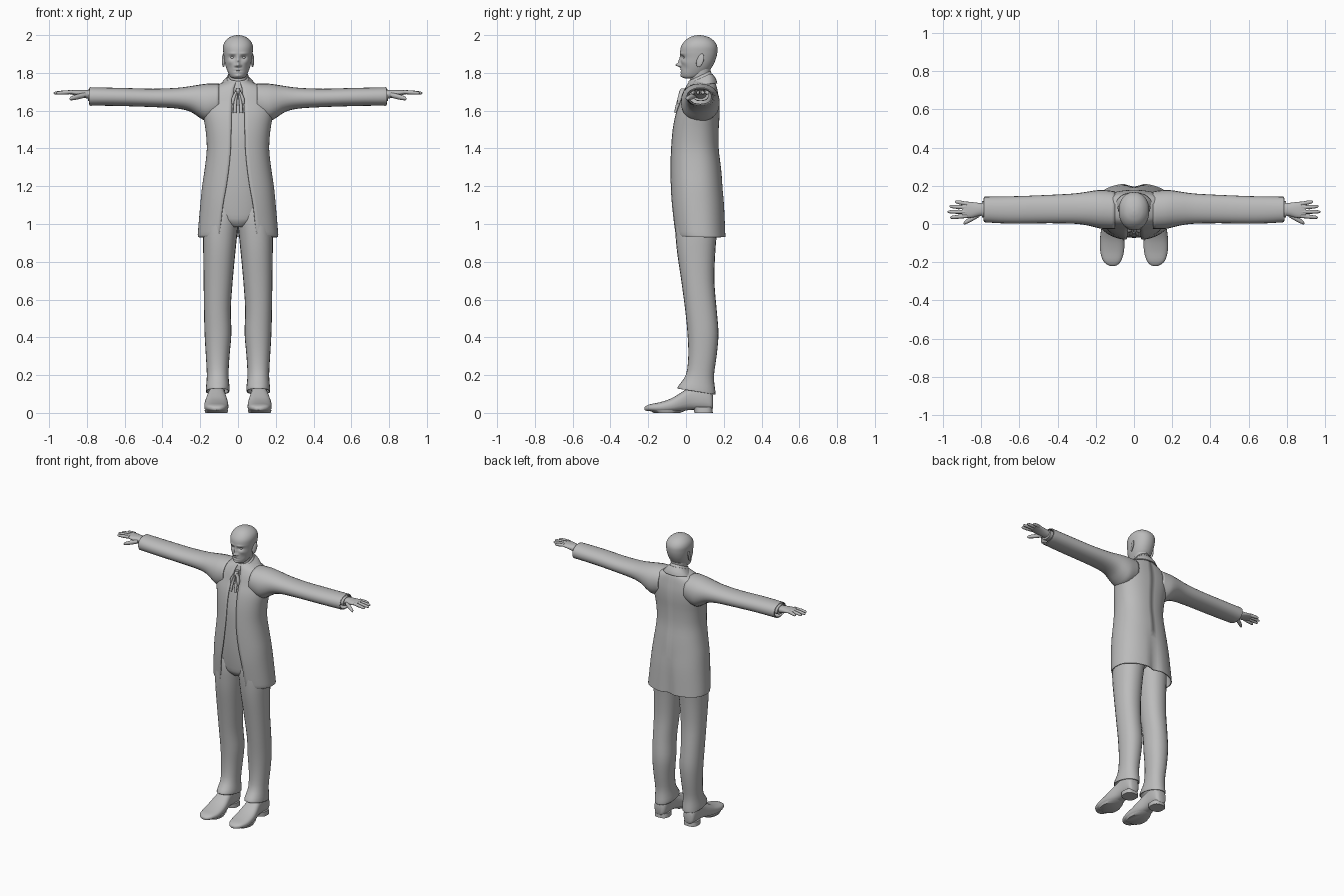
import bpy, math
from math import sin, cos, pi, exp
from mathutils import Vector

grey = bpy.data.materials.new("plain grey")
grey.diffuse_color = (0.5, 0.5, 0.5, 1)


def make(name, verts, faces, mirror=False, thick=0, angle=50):
    me = bpy.data.meshes.new(name)
    me.from_pydata([tuple(v) for v in verts], [], faces)
    me.materials.append(grey)
    ob = bpy.data.objects.new(name, me)
    bpy.context.collection.objects.link(ob)
    bpy.context.view_layer.objects.active = ob
    ob.select_set(True)
    bpy.ops.object.mode_set(mode='EDIT')
    bpy.ops.mesh.select_all(action='SELECT')
    bpy.ops.mesh.normals_make_consistent(inside=False)
    bpy.ops.object.mode_set(mode='OBJECT')
    bpy.ops.object.shade_smooth_by_angle(angle=math.radians(angle))
    ob.select_set(False)
    if thick:
        m = ob.modifiers.new("thickness", 'SOLIDIFY')
        m.thickness, m.offset = thick, -1
    if mirror:
        m = ob.modifiers.new("mirror", 'MIRROR')
        m.use_clip, m.merge_threshold = True, 0.0005
    return ob


def dense(rows, k):
    """Smooth curve through the rows of numbers, k steps per span."""
    out = []
    for i in range(len(rows) - 1):
        a, b, c, d = (rows[max(i - 1, 0)], rows[i], rows[i + 1], rows[min(i + 2, len(rows) - 1)])
        for s in range(k):
            t = s / k
            out.append([q + .5 * t * (r - p + t * (2 * p - 5 * q + 4 * r - w + t * (3 * (q - r) + w - p)))
                        for p, q, r, w in zip(a, b, c, d)])
    return out + [list(rows[-1])]


def se(v, p):
    return math.copysign(abs(v) ** (2 / p), v)


def loft(name, axis, rows, k=3, n=24, p=2.2, caps=True, bend=None, **kw):
    """Tube whose rows are (position, u min, u max, v min, v max) along an axis."""
    rows = dense(rows, k)
    verts = []
    for q, u0, u1, v0, v1 in rows:
        for i in range(n):
            t = 2 * pi * i / n
            u = (u0 + u1) / 2 + (u1 - u0) / 2 * se(cos(t), p)
            v = (v0 + v1) / 2 + (v1 - v0) / 2 * se(sin(t), p)
            co = Vector({'x': (q, u, v), 'y': (u, q, v), 'z': (u, v, q)}[axis])
            verts.append(bend(co) if bend else co)
    faces = [(j * n + i, j * n + (i + 1) % n, (j + 1) * n + (i + 1) % n, (j + 1) * n + i)
             for j in range(len(rows) - 1) for i in range(n)]
    if caps:
        faces += [tuple(range(n)), tuple(range((len(rows) - 1) * n, len(rows) * n))]
    return make(name, verts, faces, **kw)


def sym(rows):
    """(z, half width, y front, y back) to box rows."""
    return [(z, -w, w, a, b) for z, w, a, b in rows]


def finger(name, a, b, r):
    """Tapered round finger from a to b."""
    a, b = Vector(a), Vector(b)
    d = b - a
    rows = [(a.x + d.x * t, a.y + d.y * t - r * s, a.y + d.y * t + r * s,
             a.z + d.z * t - r * s, a.z + d.z * t + r * s)
            for t, s in ((0, 1), (.3, 1), (.55, 1), (.85, .8), (.95, .6), (1, .15))]
    loft(name, 'x', rows, 2, 12, 2, mirror=True)


# --- coat: open-front shell, rows are (z, half width, y front, y back, half gap)
coat = dense([(.93, .213, -.058, .213, .135), (.937, .213, -.062, .213, .108), (.96, .212, -.068, .212, .097),
              (1.1, .2, -.082, .205, .08), (1.2, .19, -.085, .195, .062), (1.3, .175, -.085, .185, .048),
              (1.4, .165, -.081, .173, .039), (1.5, .172, -.072, .173, .036), (1.58, .186, -.056, .178, .034),
              (1.64, .19, -.034, .177, .03), (1.69, .178, -.018, .17, .025), (1.725, .14, -.002, .163, .02),
              (1.745, .09, .01, .155, .014), (1.76, .055, .025, .14, .008)], 3)
N, P, verts = 28, 2.3, []
for z, w, f, b, gap in coat:
    start = math.acos(min(1, (gap / w) ** (P / 2)))
    for i in range(N + 1):
        t = -start + (start + pi / 2) * i / N
        x = w * se(max(cos(t), 0), P) if i < N else 0
        y = (f + b) / 2 + (b - f) / 2 * se(sin(t), P)
        flare = max(0, (1.25 - z) / .32)
        if t > 0:
            y -= .02 * flare * exp(-(x / .035) ** 2)
        verts.append((x, y, z))
faces = [(j * (N + 1) + i, j * (N + 1) + i + 1, (j + 1) * (N + 1) + i + 1, (j + 1) * (N + 1) + i)
         for j in range(len(coat) - 1) for i in range(N)]
make("coat", verts, faces, mirror=True, thick=.006)

# --- sleeves
loft("sleeve", 'x', [(.1, -.02, .165, 1.57, 1.738), (.16, -.02, .172, 1.55, 1.737), (.2, -.012, .17, 1.568, 1.732),
                     (.25, .0, .162, 1.6, 1.724), (.32, .008, .153, 1.617, 1.715), (.45, .01, .146, 1.625, 1.71),
                     (.6, .008, .14, 1.63, 1.714), (.7, .01, .138, 1.632, 1.716), (.78, .015, .137, 1.632, 1.718),
                     (.788, .014, .138, 1.631, 1.719)], 3, caps=False, mirror=True, thick=.006)
loft("shirt_cuff", 'x', [(.74, .035, .12, 1.65, 1.71), (.795, .035, .12, 1.652, 1.712)], 2, mirror=True)

# --- hands
loft("palm", 'x', [(.77, .045, .105, 1.66, 1.705), (.81, .042, .11, 1.667, 1.71), (.85, .033, .115, 1.678, 1.71),
                   (.88, .033, .117, 1.685, 1.709), (.9, .037, .113, 1.689, 1.705)], 3, mirror=True)
for nm, y0, y1, x1 in (("index", .042, .034, .963), ("middle", .064, .064, .976),
                       ("ring", .086, .092, .966), ("little", .106, .117, .937)):
    finger(nm + "_finger", (.875, y0, 1.699), (x1, y1, 1.693), .0105)
finger("thumb", (.81, .05, 1.683), (.892, .004, 1.663), .014)

# --- waistcoat and hips
loft("waistcoat", 'z', sym([(.985, .05, -.03, .1), (1.01, .11, -.05, .14), (1.05, .15, -.06, .165),
                            (1.2, .15, -.072, .165), (1.4, .142, -.07, .15), (1.5, .145, -.06, .15),
                            (1.6, .13, -.038, .14), (1.68, .1, -.008, .14), (1.74, .06, .012, .13)]), 3, 32)


# --- trousers with a hem that dips at the back
def hem(v):
    k = max(0, 1 - (v.z - .11) / .15)
    return Vector((v.x, v.y, v.z - .16 * (v.y - .06) * k))


loft("trouser_leg", 'z', [(.112, .046, .17, -.045, .155), (.13, .044, .17, -.04, .155), (.2, .05, .165, .0, .148),
                          (.3, .045, .17, .012, .162), (.42, .035, .177, .008, .172), (.55, .038, .18, -.005, .162),
                          (.7, .028, .182, -.025, .15), (.85, .014, .184, -.047, .155), (.95, .004, .184, -.056, .163),
                          (1.03, -.002, .175, -.058, .165), (1.1, .01, .15, -.05, .15)],
     3, caps=False, bend=hem, mirror=True, thick=.006)

# --- shoes
loft("shoe", 'y', [(-.22, .1, .122, .016, .028), (-.213, .085, .14, .012, .036), (-.19, .066, .163, .009, .046),
                   (-.14, .052, .177, .003, .056), (-.08, .051, .178, .003, .076), (-.03, .056, .172, .008, .105),
                   (.03, .066, .16, .016, .14), (.1, .066, .158, .014, .15), (.132, .074, .152, .013, .12),
                   (.143, .09, .138, .025, .09)], 3, 24, 2.6, mirror=True)
loft("shoe_heel", 'z', [(0, .064, .162, .045, .142), (.03, .066, .16, .04, .14)], 1, 24, 2.6, mirror=True)
loft("shoe_sole", 'z', [(0, .056, .173, -.17, -.03), (.014, .052, .177, -.195, .0)], 1, 24, 2.2, mirror=True)

# --- head: smooth skull with face bumps (x, z, width, height, amount forward)
bumps = [(0, 1.841, .011, .009, .026), (0, 1.86, .008, .017, .014), (0, 1.885, .008, .012, .004),
         (.014, 1.838, .005, .005, .008), (.03, 1.882, .014, .009, -.012), (.03, 1.902, .02, .006, .005),
         (.042, 1.858, .014, .012, .004), (.045, 1.825, .014, .018, -.004), (0, 1.818, .016, .004, .005),
         (0, 1.811, .02, .0025, -.004), (0, 1.804, .014, .004, .005), (0, 1.784, .016, .009, .006)]


def face(v):
    if v.y < .05:
        fade = min(1, (.05 - v.y) / .04)
        v.y -= fade * sum(d * exp(-((abs(v.x) - x) / sx) ** 2 - ((v.z - z) / sz) ** 2)
                          for x, z, sx, sz, d in bumps)
    return v


loft("head", 'z', sym([(1.771, .02, -.005, .04), (1.776, .036, -.018, .07), (1.79, .047, -.025, .1),
                       (1.82, .06, -.027, .13), (1.85, .069, -.027, .148), (1.88, .074, -.027, .16),
                       (1.91, .078, -.031, .166), (1.94, .079, -.026, .165), (1.965, .07, -.01, .152),
                       (1.985, .05, .013, .128), (1.996, .026, .04, .098), (2, .004, .063, .072)]),
     7, 96, 2.15, bend=face, angle=80)
loft("neck", 'z', sym([(1.7, .055, .02, .135), (1.76, .05, .022, .128), (1.82, .052, .03, .13)]), 3)


# --- eyeballs and ears
def ball(name, c, r, lean=0):
    rows = [(c[2] + r[2] * sin(a), c[0] - r[0] * cos(a), c[0] + r[0] * cos(a),
             c[1] - r[1] * cos(a), c[1] + r[1] * cos(a)) for a in [pi * (i / 10 - .5) * .99 for i in range(11)]]
    loft(name, 'z', rows, 1, 16, 2, mirror=True, angle=80,
         bend=lambda v: Vector((v.x + lean * (v.y - c[1]), v.y + .25 * (v.z - c[2]), v.z)))


ball("eyeball", (.029, -.004, 1.882), (.011, .011, .009))
ball("ear", (.077, .075, 1.866), (.007, .019, .036), .3)


# --- collars, higher at the back
def slope(v):
    return Vector((v.x, v.y, v.z - .45 * max(0, .13 - v.y)))


loft("coat_collar", 'z', sym([(1.745, .1, -.005, .166), (1.765, .085, .0, .16), (1.785, .068, .01, .148),
                              (1.795, .06, .016, .14)]), 3, 32, caps=False, bend=slope, thick=.006)
loft("shirt_collar", 'z', sym([(1.76, .064, .006, .142), (1.81, .055, .014, .132)]), 2, 32,
     caps=False, bend=slope, thick=.004)

# --- ribbon tie: knot, loops and tails
loft("tie_knot", 'z', sym([(1.685, .008, -.03, .0), (1.7, .013, -.036, .0), (1.718, .01, -.026, .01)]), 3, 16)
loft("tie_tail", 'z', [(1.588, .008, .026, -.062, -.05), (1.62, .007, .025, -.057, -.04),
                       (1.66, .004, .019, -.045, -.02), (1.7, .0, .01, -.032, -.01)], 3, 12, mirror=True)
loft("tie_loop", 'z', [(1.635, .022, .034, -.046, -.03), (1.665, .014, .034, -.045, -.02),
                       (1.705, .002, .014, -.034, -.008)], 3, 12, mirror=True)
